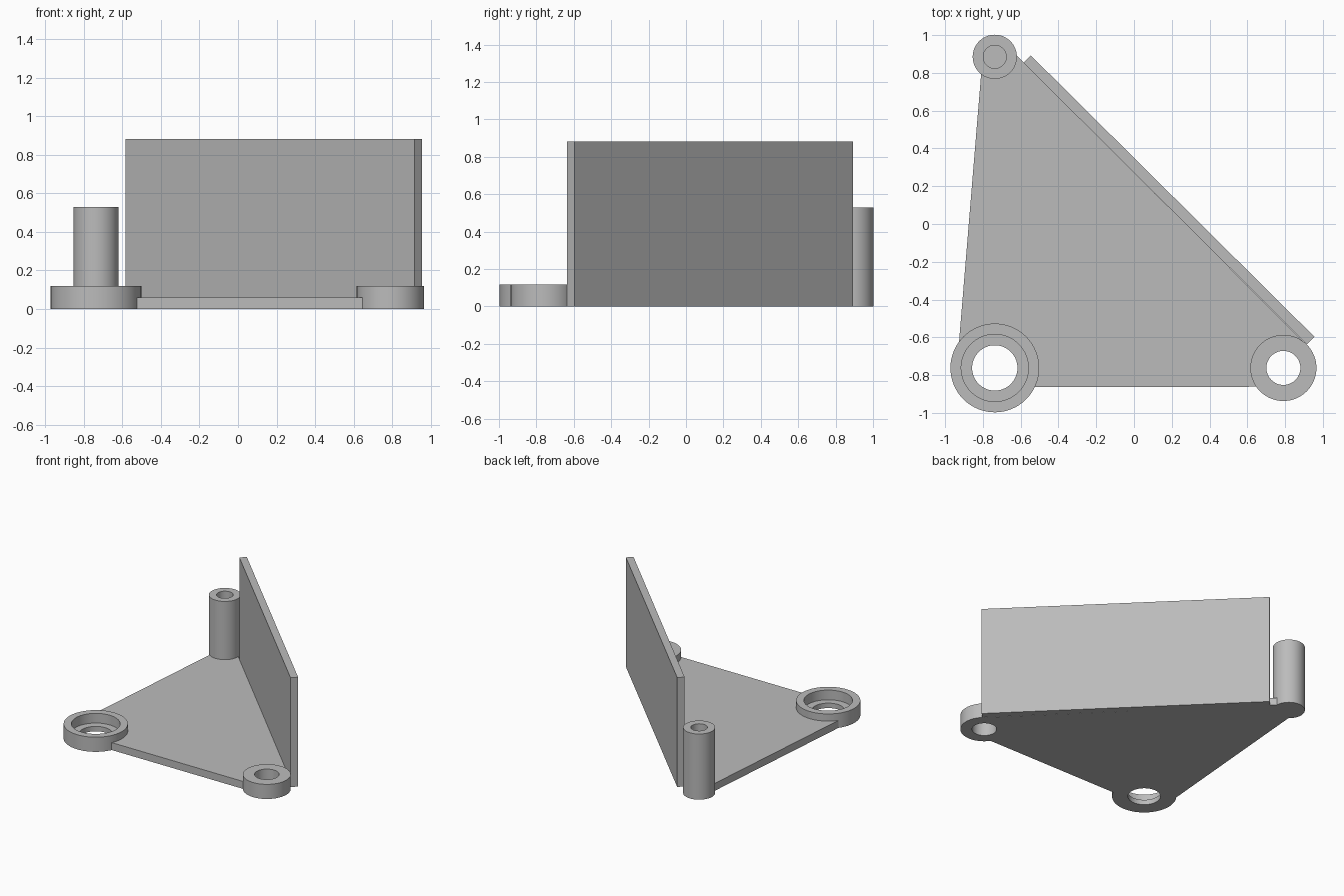
import bpy, bmesh
from math import sin, cos, radians, pi

cube = bpy.data.objects.get("Cube")
if cube:
    bpy.data.objects.remove(cube, do_unlink=True)

# One plain grey for the whole bracket
grey = bpy.data.materials.new("light grey")
grey.use_nodes = True
colour = (0.5, 0.5, 0.5, 1)
grey.diffuse_color = colour
grey.node_tree.nodes["Principled BSDF"].inputs["Base Color"].default_value = colour


def finish(name, bm, smooth=False):
    bmesh.ops.recalc_face_normals(bm, faces=bm.faces)
    mesh = bpy.data.meshes.new(name)
    bm.to_mesh(mesh)
    bm.free()
    mesh.materials.append(grey)
    obj = bpy.data.objects.new(name, mesh)
    bpy.context.collection.objects.link(obj)
    if smooth:
        bpy.ops.object.select_all(action="DESELECT")
        obj.select_set(True)
        bpy.context.view_layer.objects.active = obj
        bpy.ops.object.shade_smooth_by_angle(angle=radians(30))
    return obj


def slab(name, outline, height):
    """Extrude a flat outline up from the ground."""
    bm = bmesh.new()
    face = bm.faces.new([bm.verts.new((x, y, 0)) for x, y in outline])
    top = bmesh.ops.extrude_face_region(bm, geom=[face])["geom"]
    bmesh.ops.translate(bm, vec=(0, 0, height),
                        verts=[v for v in top if isinstance(v, bmesh.types.BMVert)])
    return finish(name, bm)


def lathe(name, centre, profile, closed=True, steps=64):
    """Turn a (radius, z) profile about a vertical axis."""
    bm = bmesh.new()
    rings = []
    for r, z in profile:
        rings.append([bm.verts.new((centre[0] + r * cos(2 * pi * i / steps),
                                    centre[1] + r * sin(2 * pi * i / steps), z))
                      for i in range(steps)])
    pairs = list(zip(rings, rings[1:]))
    if closed:
        pairs.append((rings[-1], rings[0]))
    else:
        bm.faces.new(rings[0])
        bm.faces.new(rings[-1])
    for a, b in pairs:
        for i in range(steps):
            j = (i + 1) % steps
            bm.faces.new((a[i], a[j], b[j], b[i]))
    return finish(name, bm, smooth=True)


def arc(centre, r, start, end, steps=24):
    angles = [radians(start + (end - start) * i / steps) for i in range(steps + 1)]
    return [(centre[0] + r * cos(a), centre[1] + r * sin(a)) for a in angles]


post_at = (-0.737, 0.885)
large_at = (-0.737, -0.762)
small_at = (0.791, -0.762)
PLATE, BOSS, POST, WALL = 0.06, 0.118, 0.53, 0.883

# Triangular base plate, rounded away inside the two bosses
slab("base_plate",
     [(-0.65, 0.92), (-0.803, 0.87)]
     + arc(large_at, 0.2, 175, -30)
     + arc(small_at, 0.13, 230, 45)
     + [(0.915, -0.64)], PLATE)

# Upright wall along the diagonal edge
slab("diagonal_wall",
     [(-0.585, 0.853), (0.915, -0.637), (0.955, -0.597), (-0.547, 0.893)], WALL)

# Large boss with a counterbored through hole
lathe("large_boss", large_at,
      [(0.235, 0), (0.235, BOSS), (0.178, BOSS), (0.178, 0.04), (0.12, 0.04), (0.12, 0)])

# Small boss with a plain through hole
lathe("small_boss", small_at,
      [(0.175, 0), (0.175, BOSS), (0.09, BOSS), (0.09, 0)])

# Tall post with a blind hole
lathe("post", post_at,
      [(0.117, 0), (0.117, POST), (0.061, POST), (0.061, PLATE)], closed=False)
